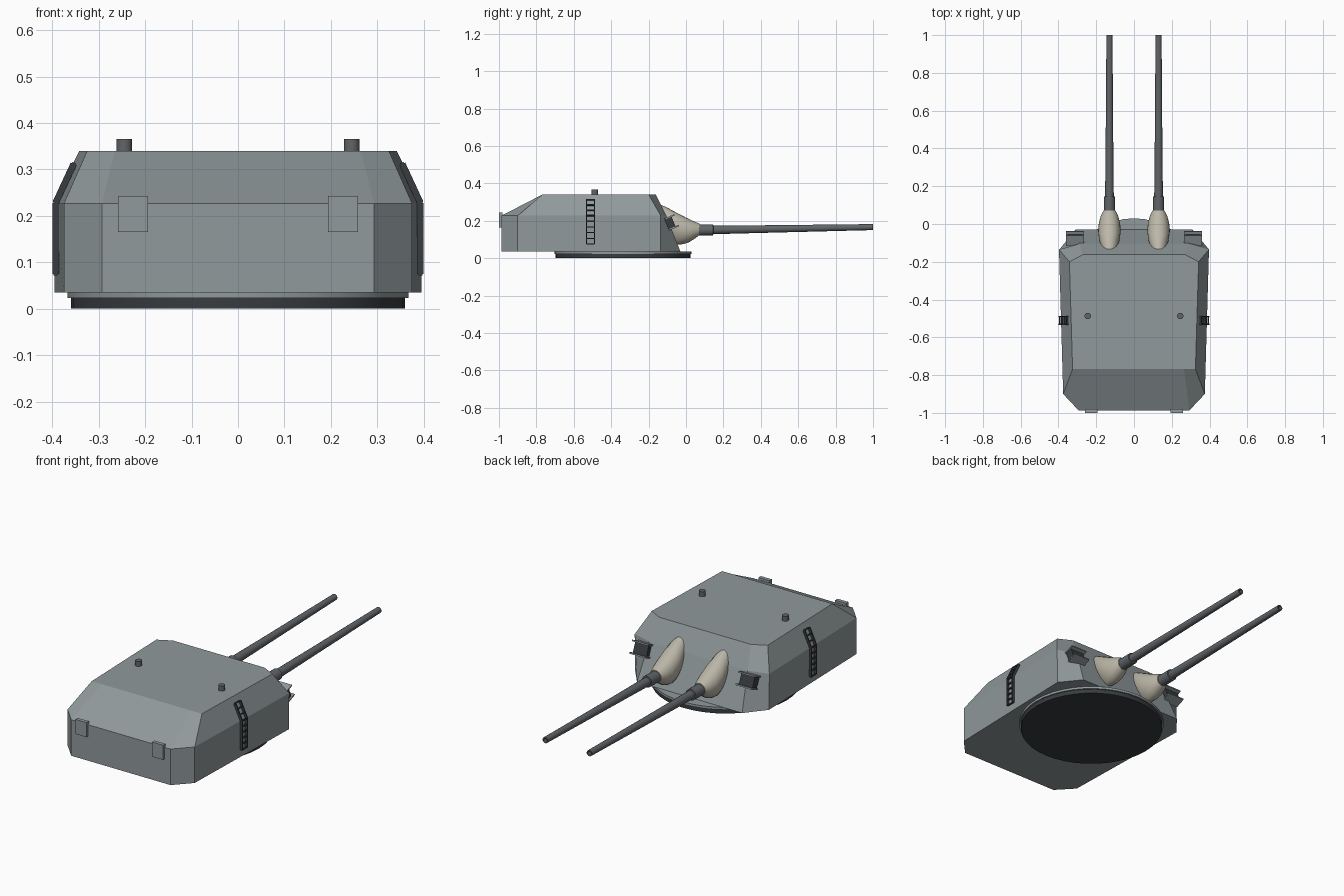
import bpy, bmesh, math
from mathutils import Vector, Matrix

if "Cube" in bpy.data.objects:
    bpy.data.objects.remove(bpy.data.objects["Cube"])


def material(name, rgb):
    m = bpy.data.materials.new(name)
    m.diffuse_color = (*rgb, 1)
    m.use_nodes = True
    m.node_tree.nodes["Principled BSDF"].inputs["Base Color"].default_value = m.diffuse_color
    return m


HULL = material("hull_grey", (0.28, 0.32, 0.33))
STEEL = material("gun_steel", (0.12, 0.13, 0.14))
DARK = material("dark_metal", (0.04, 0.045, 0.05))
CANVAS = material("canvas", (0.50, 0.47, 0.39))


def finish(name, bm, mat, smooth=False):
    bmesh.ops.recalc_face_normals(bm, faces=bm.faces)
    me = bpy.data.meshes.new(name)
    bm.to_mesh(me)
    bm.free()
    me.materials.append(mat)
    ob = bpy.data.objects.new(name, me)
    bpy.context.collection.objects.link(ob)
    if smooth:
        bpy.context.view_layer.objects.active = ob
        ob.select_set(True)
        bpy.ops.object.shade_smooth_by_angle(angle=math.radians(35))
        ob.select_set(False)
    return ob


def loft(name, rings, mat, smooth=False, caps=True):
    bm = bmesh.new()
    vs = [[bm.verts.new(p) for p in r] for r in rings]
    n = len(vs[0])
    for a, b in zip(vs, vs[1:]):
        for i in range(n):
            j = (i + 1) % n
            bm.faces.new((a[i], a[j], b[j], b[i]))
    if caps:
        bm.faces.new(vs[0])
        bm.faces.new(vs[-1])
    return finish(name, bm, mat, smooth)


def add_box(bm, centre, size, rot=Matrix()):
    m = Matrix.Translation(centre) @ rot @ Matrix.Diagonal((*size, 1))
    bmesh.ops.create_cube(bm, size=1, matrix=m)


def box(name, centre, size, mat, rot=Matrix()):
    bm = bmesh.new()
    add_box(bm, centre, size, rot)
    return finish(name, bm, mat)


def disc(x, y, z, r, n):
    return [(x + r * math.cos(2 * math.pi * i / n),
             y + r * math.sin(2 * math.pi * i / n), z) for i in range(n)]


# Armoured house: chamfered footprint at three heights
levels = [
    (0.035, [(.31, -.03), (.395, -.135), (.375, -.90), (.293, -.987)]),
    (0.227, [(.29, -.105), (.397, -.135), (.375, -.90), (.293, -.987)]),
    (0.340, [(.27, -.162), (.342, -.20), (.325, -.768), (.265, -.768)]),
]
loft("turret_house", [[(x, y, z) for x, y in half] + [(-x, y, z) for x, y in reversed(half)]
                      for z, half in levels], HULL)

# Rotating base ring
loft("base_ring", [disc(0, -.337, 0, .36, 40), disc(0, -.337, .023, .36, 40)], DARK, True)
loft("base_flange", [disc(0, -.337, .023, .367, 40), disc(0, -.337, .036, .367, 40)], HULL, True)

for s, side in ((-1, "left"), (1, "right")):
    # Gun barrel with breech sleeve and hollow muzzle
    gx = .13 * s
    profile = [(-.05, .148, .03), (.145, .151, .03), (.146, .151, .023), (.45, .156, .020),
               (1.0, .166, .016), (1.0, .166, .010), (.95, .165, .010)]
    loft("gun_barrel_" + side,
         [[(gx + x, y, z + v) for x, v, _ in disc(0, 0, 0, r, 16)] for y, z, r in profile],
         STEEL, True)

    # Canvas blast bag: upper point, lower point, half width
    bag = [((-.155, .29), (-.05, .072), .046), ((-.115, .278), (-.035, .072), .055),
           ((-.06, .248), (-.012, .076), .060), ((-.005, .219), (.018, .086), .056),
           ((.04, .198), (.045, .103), .046), ((.072, .184), (.068, .119), .033)]
    rings = []
    for top, low, w in bag:
        t, b = Vector((gx, *top)), Vector((gx, *low))
        c, h = (t + b) / 2, (t - b) / 2
        rings.append([c + Vector((w, 0, 0)) * math.cos(a) + h * math.sin(a)
                      for a in (2 * math.pi * i / 24 for i in range(24))])
    loft("blast_bag_" + side, rings, CANVAS, True)

    # Sighting port on the sloped front
    tilt = Matrix.Rotation(math.radians(22), 4, 'X')
    centre = Vector((.313 * s, -.085, .188))
    box("sight_port_" + side, centre, (.08, .04, .056), DARK, tilt)
    bm = bmesh.new()
    for dz in (-.031, .031):
        add_box(bm, centre + tilt @ Vector((0, .01, dz)), (.095, .058, .007), tilt)
    finish("sight_hoods_" + side, bm, HULL)

    # Side ladder following the bend of the wall
    path = [Vector((.393 * s, -.51, .075)), Vector((.393 * s, -.51, .228)),
            Vector((.354 * s, -.51, .312))]
    bm = bmesh.new()
    for a, b, rungs in ((path[0], path[1], 5), (path[1], path[2], 3)):
        d = b - a
        rot = Matrix.Rotation(math.atan2(d.x, d.z), 4, 'Y')
        for dy in (-.021, .021):
            add_box(bm, (a + b) / 2 + Vector((0, dy, 0)), (.014, .006, d.length), rot)
        for k in range(rungs + 1):
            add_box(bm, a + d * k / rungs, (.008, .042, .006), rot)
    finish("ladder_" + side, bm, DARK)

    # Roof periscope
    loft("periscope_" + side, [disc(.245 * s, -.487, .33, .017, 16),
                               disc(.245 * s, -.487, .366, .017, 16)], STEEL, True)

    # Rear vent box
    box("rear_vent_" + side, (.226 * s, -.99, .204), (.065, .02, .078), HULL)
